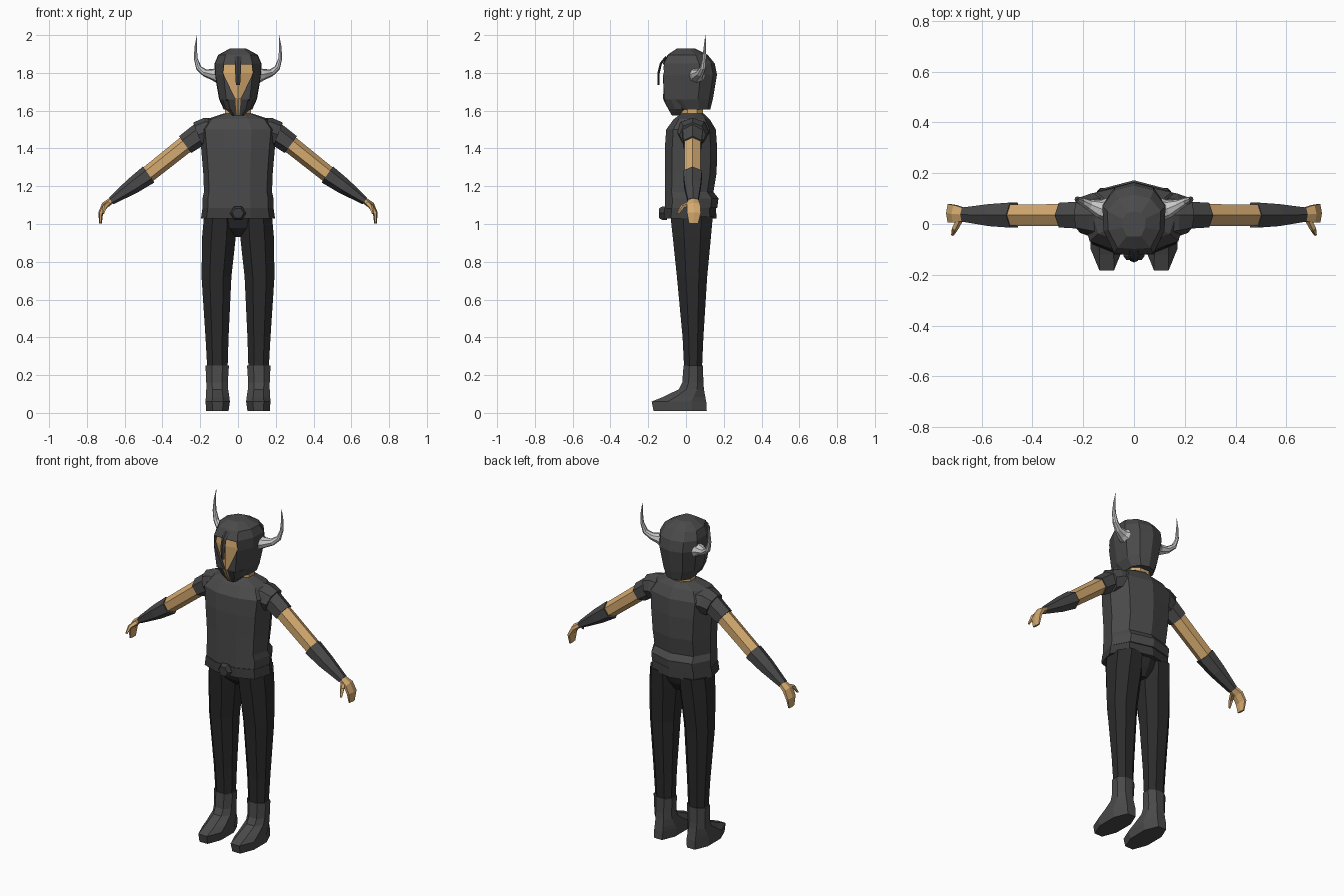
import bpy, bmesh, math
from mathutils import Vector


def material(name, rgb):
    m = bpy.data.materials.new(name)
    m.diffuse_color = (*rgb, 1)
    return m


CLOTH = material("charcoal cloth", (0.068, 0.068, 0.070))
PANTS = material("black cloth", (0.024, 0.024, 0.025))
BELT = material("dark leather", (0.045, 0.045, 0.046))
SKIN = material("tan skin", (0.66, 0.40, 0.16))
HORN = material("pale horn", (0.58, 0.58, 0.58))


def make(name, verts, faces, mat, mirror=False):
    mesh = bpy.data.meshes.new(name)
    bm = bmesh.new()
    vs = [bm.verts.new(v) for v in verts]
    for f in faces:
        bm.faces.new([vs[i] for i in f])
    bmesh.ops.recalc_face_normals(bm, faces=bm.faces)
    bm.to_mesh(mesh)
    bm.free()
    mesh.materials.append(mat)
    ob = bpy.data.objects.new(name, mesh)
    bpy.context.collection.objects.link(ob)
    if mirror:
        ob.modifiers.new("mirror", "MIRROR").use_mirror_merge = False
    return ob


def loft(name, rings, mat, mirror=False):
    """Skin a list of equal rings and cap both ends."""
    n, k = len(rings[0]), len(rings)
    verts = [p for r in rings for p in r]
    faces = [(j * n + i, j * n + (i + 1) % n, (j + 1) * n + (i + 1) % n, (j + 1) * n + i)
             for j in range(k - 1) for i in range(n)]
    faces += [tuple(range(n))[::-1], tuple(range((k - 1) * n, k * n))]
    return make(name, verts, faces, mat, mirror)


def stack(name, rows, half, mat, mirror=False):
    """Horizontal rings; rows are (z, x0, x1, y0, y1), half is the x>=0 outline."""
    outline = half + [(-x, y) for x, y in reversed(half) if x > 0]
    rings = []
    for z, x0, x1, y0, y1 in rows:
        cx, cy, hx, hy = (x0 + x1) / 2, (y0 + y1) / 2, (x1 - x0) / 2, (y1 - y0) / 2
        rings.append([(cx + u * hx, cy + v * hy, z) for u, v in outline])
    return loft(name, rings, mat, mirror)


def tube(name, path, mat, mirror=True, sides=6, side=(0, 1, 0)):
    """Tube along a path of (x, y, z, side radius, other radius)."""
    pts = [Vector(p[:3]) for p in path]
    rings = []
    for i, p in enumerate(path):
        t = (pts[min(i + 1, len(pts) - 1)] - pts[max(i - 1, 0)]).normalized()
        b = t.cross(Vector(side)).normalized()
        a = b.cross(t).normalized()
        rings.append([pts[i] + a * p[3] * math.sin(math.tau * k / sides)
                      + b * p[4] * math.cos(math.tau * k / sides) for k in range(sides)])
    return loft(name, rings, mat, mirror)


BODY = [(0.35, -1), (0.85, -0.72), (1, 0.05), (0.72, 0.75), (0, 1)]
LIMB = [(0.45, -1), (1, -0.4), (1, 0.45), (0.45, 1)]
HEAD = [(0, -1), (0.62, -0.96), (0.97, -0.3), (1, 0.4), (0.62, 0.86), (0, 1)]


def sym(rows):
    return [(z, -w, w, a, b) for z, w, a, b in rows]


# Torso and neck
stack("shirt", sym([(1.085, .187, -.112, .165), (1.135, .188, -.112, .172),
                    (1.17, .180, -.112, .145), (1.27, .184, -.112, .162),
                    (1.40, .195, -.112, .165), (1.50, .205, -.105, .158),
                    (1.555, .165, -.065, .125), (1.585, .075, -.025, .095)]), BODY, CLOTH)
stack("neck", sym([(1.55, .07, -.03, .09), (1.63, .068, -.025, .09)]), LIMB, SKIN)

# Belt and buckle
stack("belt", sym([(1.03, .196, -.118, .162), (1.085, .188, -.115, .158)]), BODY, BELT)
tube("buckle", [(0, -.10, 1.057, .042, .042), (0, -.125, 1.057, .042, .042),
                (0, -.142, 1.057, .03, .03)], BELT, False, 6, (0, 0, 1))

# Trousers
stack("hips", sym([(.93, .06, -.01, .09), (.98, .15, -.06, .12),
                   (1.05, .183, -.085, .145)]), BODY, PANTS)
stack("trouser_leg", [(.24, .055, .163, -.01, .085), (.40, .05, .172, -.018, .092),
                      (.72, .035, .193, -.048, .112), (.93, .012, .19, -.07, .132),
                      (1.04, .01, .18, -.082, .142)], LIMB, PANTS, True)

# Boots
stack("boot", [(.01, .05, .168, -.172, .11), (.06, .043, .172, -.182, .107),
               (.085, .046, .170, -.12, .102), (.125, .052, .168, -.038, .095),
               (.16, .054, .168, -.02, .092), (.25, .048, .172, -.013, .09)],
      LIMB, CLOTH, True)

# Sleeves, arms and bracers
tube("shoulder_cap", [(.10, .035, 1.485, .10, .075), (.17, .035, 1.488, .085, .075),
                      (.212, .035, 1.472, .07, .07)], CLOTH, sides=8)
tube("sleeve_cuff", [(.19, .035, 1.485, .062, .060), (.28, .035, 1.420, .056, .055)], CLOTH)
tube("upper_arm", [(.25, .035, 1.443, .050, .047), (.49, .035, 1.252, .048, .044)], SKIN)
tube("bracer", [(.473, .035, 1.262, .057, .052), (.56, .035, 1.20, .050, .043),
                (.672, .037, 1.122, .032, .021)], CLOTH)

# Hands
tube("palm", [(.662, .037, 1.130, .028, .017), (.705, .04, 1.100, .040, .018),
              (.727, .042, 1.058, .042, .013), (.728, .04, 1.003, .028, .007)], SKIN)
tube("thumb", [(.685, .02, 1.108, .014, .014), (.705, -.018, 1.092, .013, .012),
               (.714, -.042, 1.055, .006, .006)], SKIN, sides=5, side=(1, 0, 0))

# Helmet with a face opening
helmet = stack("helmet", sym([(1.605, .075, -.06, .128), (1.66, .10, -.12, .142),
                              (1.79, .123, -.127, .164), (1.85, .124, -.122, .152),
                              (1.895, .105, -.098, .115), (1.928, .045, -.05, .05)]),
               HEAD, CLOTH)
opening = [(.072, 1.845), (.08, 1.80), (.014, 1.662), (-.014, 1.662), (-.08, 1.80), (-.072, 1.845)]
cutter = loft("face_cutter", [[(x, y, z) for x, z in opening] for y in (-.2, -.09)], CLOTH)
cut = helmet.modifiers.new("face opening", "BOOLEAN")
cut.operation, cut.object, cut.solver = "DIFFERENCE", cutter, "EXACT"
bpy.context.view_layer.objects.active = helmet
bpy.ops.object.modifier_apply(modifier=cut.name)
bpy.data.objects.remove(cutter)
stack("chin_guard", sym([(1.575, .03, -.075, -.03), (1.61, .068, -.095, .01),
                         (1.66, .085, -.121, .0)]), HEAD, CLOTH)

# Face with a central ridge
rows = [(1.845, .073, -.094, -.112), (1.80, .081, -.096, -.118), (1.662, .015, -.104, -.121)]
verts = [(s * w, yc if s == 0 else ys, z) for z, w, ys, yc in rows for s in (-1, 0, 1)]
make("face", verts, [(3 * j + i, 3 * j + i + 1, 3 * j + i + 4, 3 * j + i + 3)
                     for j in range(2) for i in range(2)], SKIN)

# Narrow gaps beside the chin seam
make("chin_gap", [(.003, -.124, 1.665), (.014, -.124, 1.665), (.011, -.098, 1.61),
                  (.008, -.078, 1.578), (.003, -.078, 1.578), (.003, -.098, 1.61)],
     [(0, 1, 2, 5), (5, 2, 3, 4)], SKIN, True)

# Nose guard
tube("nose_guard", [(0, -.105, 1.885, .02, .006), (0, -.133, 1.85, .016, .006),
                    (0, -.145, 1.80, .015, .006), (0, -.145, 1.735, .011, .005)],
     BELT, False, 4, (1, 0, 0))

# Horns
tube("horn", [(.112, .058, 1.79, .044, .042), (.135, .06, 1.792, .036, .030),
              (.175, .075, 1.80, .022, .020), (.208, .09, 1.826, .016, .015),
              (.224, .097, 1.878, .011, .010), (.224, .10, 1.94, .006, .006),
              (.217, .103, 2.0, .001, .001)], HORN, sides=8)
